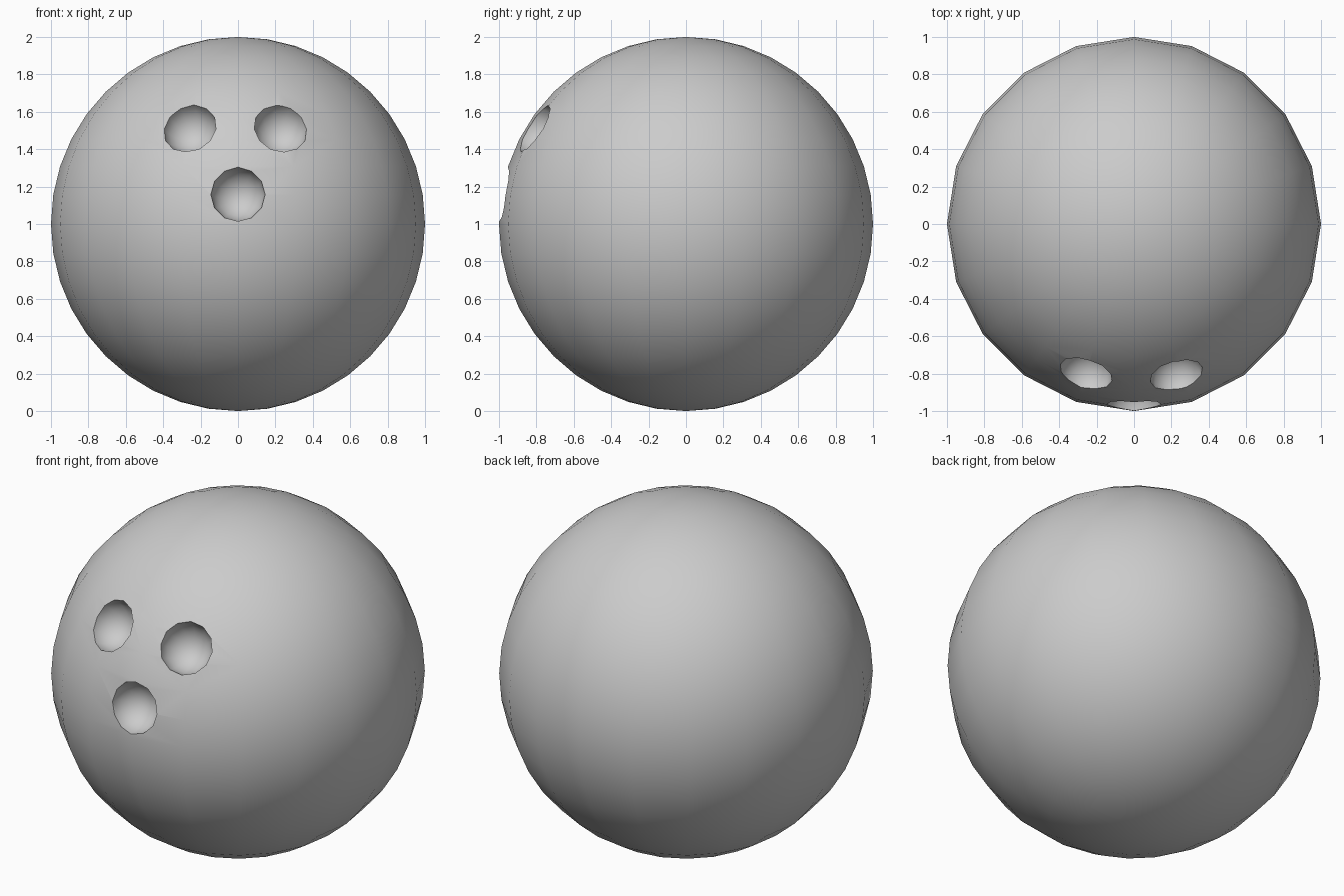
import bpy
from mathutils import Vector

cube = bpy.data.objects.get("Cube")
if cube:
    bpy.data.objects.remove(cube)

GREY = (0.6, 0.6, 0.6, 1)
CENTRE = Vector((0, 0, 1))
HOLE_RADIUS = 0.147

grey = bpy.data.materials.new("grey")
grey.use_nodes = True
grey.diffuse_color = GREY
grey.node_tree.nodes["Principled BSDF"].inputs["Base Color"].default_value = GREY


def sphere(name, segments, rings, radius, location):
    bpy.ops.mesh.primitive_uv_sphere_add(
        segments=segments, ring_count=rings, radius=radius, location=location)
    obj = bpy.context.object
    obj.name = name
    obj.data.materials.append(grey)
    return obj


# Ball body
ball = sphere("ball", 20, 20, 1, CENTRE)

# Rounded finger and thumb holes, centred on the surface
holes = {"left_finger_hole": (0.23, 1.515),
         "right_finger_hole": (-0.26, 1.515),
         "thumb_hole": (0, 1.16)}
for name, (x, z) in holes.items():
    y = -(0.985 - x * x - (z - 1) ** 2) ** 0.5
    cutter = sphere(name + "_cutter", 12, 12, HOLE_RADIUS, (x, y, z))
    # Point the cutter's pole along the hole
    cutter.rotation_mode = "QUATERNION"
    cutter.rotation_quaternion = (Vector((x, y, z)) - CENTRE).to_track_quat("Z", "Y")
    bpy.context.view_layer.update()
    bpy.ops.object.select_all(action="DESELECT")
    ball.select_set(True)
    bpy.context.view_layer.objects.active = ball
    cut = ball.modifiers.new(name, "BOOLEAN")
    cut.operation = "DIFFERENCE"
    cut.solver = "EXACT"
    cut.object = cutter
    bpy.ops.object.modifier_apply(modifier=cut.name)
    bpy.data.objects.remove(cutter)

# Smooth surfaces with crisp hole rims
bpy.ops.object.shade_smooth_by_angle(angle=0.6)
